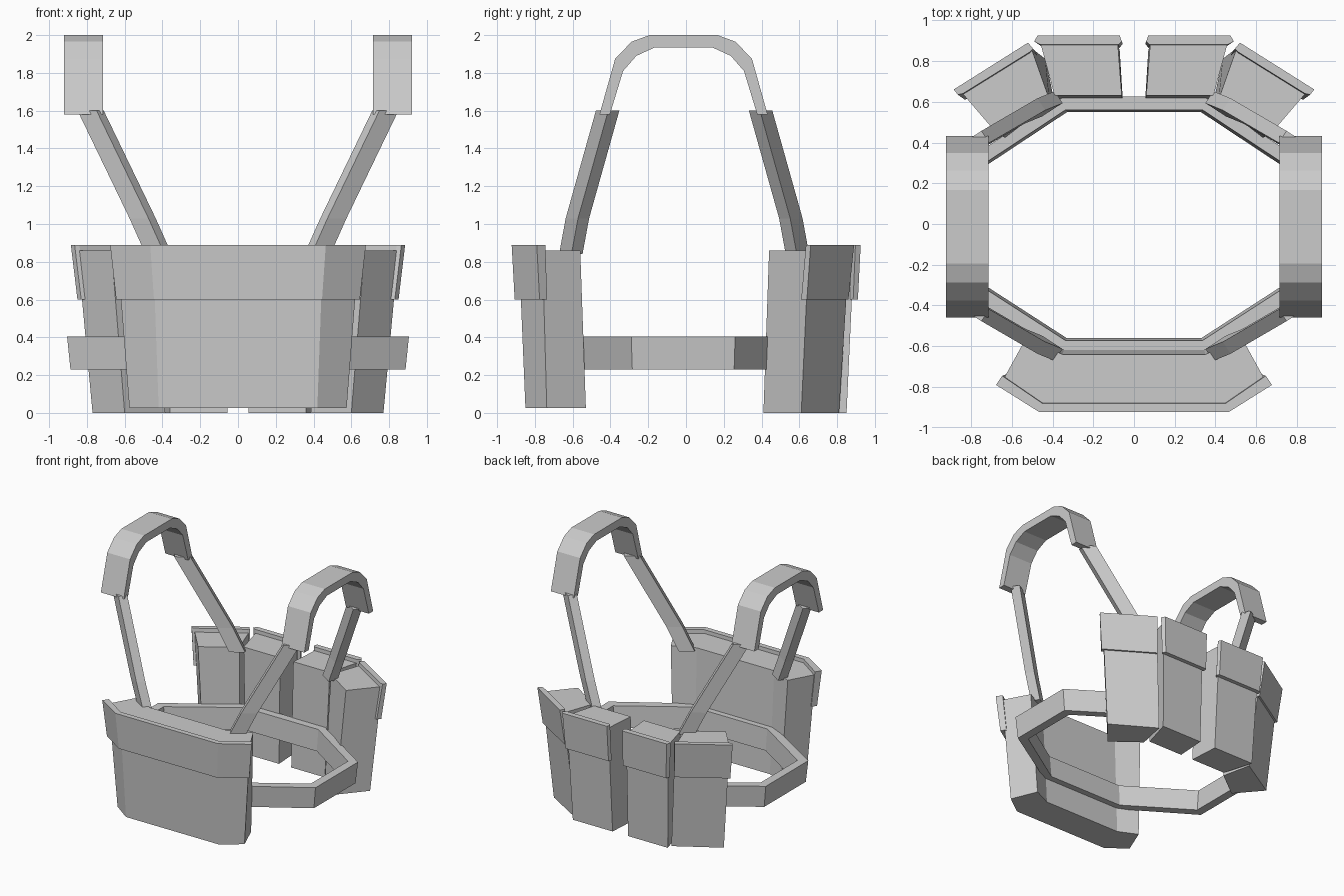
import bpy, bmesh, math

if "Cube" in bpy.data.objects:
    bpy.data.objects.remove(bpy.data.objects["Cube"])

mat = bpy.data.materials.new("plain grey")
mat.diffuse_color = (0.6, 0.6, 0.6, 1)
mat.use_nodes = True
mat.node_tree.nodes["Principled BSDF"].inputs["Base Color"].default_value = mat.diffuse_color


def loft(name, rings, closed=False):
    """Join equal-length rings of 3D points; cap the ends unless closed."""
    bm = bmesh.new()
    vs = [[bm.verts.new(p) for p in r] for r in rings]
    n = len(vs[0])
    pairs = list(zip(vs, vs[1:])) + ([(vs[-1], vs[0])] if closed else [])
    for a, b in pairs:
        for i in range(n):
            j = (i + 1) % n
            bm.faces.new((a[i], a[j], b[j], b[i]))
    if not closed:
        bm.faces.new(vs[0])
        bm.faces.new(vs[-1])
    bmesh.ops.recalc_face_normals(bm, faces=bm.faces)
    me = bpy.data.meshes.new(name)
    bm.to_mesh(me)
    bm.free()
    me.materials.append(mat)
    ob = bpy.data.objects.new(name, me)
    bpy.context.collection.objects.link(ob)
    return ob


def block(name, low, high, z0, z1, s=1):
    """Tapered block between two plan outlines; s = -1 mirrors in x."""
    loft(name, [[(x * s, y, z0) for x, y in low], [(x * s, y, z1) for x, y in high]])


def both(half):
    """Mirror a half outline to a full one."""
    return half + [(-x, y) for x, y in reversed(half)]


# Large front pouch, its back follows the belt
block("front_pouch",
      both([(.42, -.85), (.575, -.737), (.49, -.53), (.34, -.60)]),
      both([(.45, -.885), (.64, -.76), (.53, -.56), (.35, -.64)]), .025, .86)
block("front_pouch_flap",
      both([(.445, -.907), (.645, -.775), (.62, -.735), (.435, -.865)]),
      both([(.465, -.923), (.677, -.79), (.647, -.745), (.45, -.88)]), .60, .89)

for s, side in ((1, "right"), (-1, "left")):
    # Rear pouch beside the centre
    block("rear_pouch_" + side,
          [(.43, .85), (.07, .85), (.055, .61), (.36, .61)],
          [(.46, .89), (.08, .89), (.06, .63), (.39, .63)], 0, .86, s)
    block("rear_pouch_flap_" + side,
          [(.455, .91), (.065, .91), (.055, .885), (.07, .865), (.445, .865), (.47, .885)],
          [(.473, .925), (.07, .925), (.06, .897), (.075, .88), (.46, .88), (.49, .897)],
          .60, .89, s)
    # Angled pouch at the rear corner
    block("corner_pouch_" + side,
          [(.77, .61), (.435, .81), (.385, .575), (.60, .41)],
          [(.85, .65), (.505, .865), (.415, .61), (.67, .44)], 0, .86, s)
    block("corner_pouch_flap_" + side,
          [(.85, .64), (.495, .86), (.475, .83), (.495, .81), (.805, .62), (.83, .61)],
          [(.885, .66), (.52, .89), (.495, .86), (.51, .845), (.84, .64), (.865, .635)],
          .60, .89, s)

    # Shoulder pad: arch profile with constant width
    outer = [(.18, 2.0), (.275, 1.965), (.362, 1.875), (.445, 1.58)]
    inner = [(.152, 1.935), (.25, 1.89), (.32, 1.81), (.39, 1.58)]
    arch = [(-y, z) for y, z in reversed(outer)] + outer
    under = [(-y, z) for y, z in reversed(inner)] + inner
    loft("shoulder_pad_" + side,
         [[(s * .715, y - .013, z), (s * .922, y - .013, z),
           (s * .922, v - .013, w), (s * .715, v - .013, w)]
          for (y, z), (v, w) in zip(arch, under)])

    # Front and back straps, square section turned to the belt's diagonal
    c, d = math.cos(math.radians(33)), math.sin(math.radians(33))
    for f, end in ((-1, "front"), (1, "back")):
        rings = []
        for x, y, z in ((.42, .61, .84), (.505, .575, 1.03), (.78, .415, 1.60)):
            yy = y - (.02 if f > 0 else 0)
            rings.append([(s * (x - a * c + b * d), f * (yy + a * d + b * c), z)
                          for a, b in ((-.06, -.035), (.06, -.035), (.06, .035), (-.06, .035))])
        loft("strap_%s_%s" % (end, side), rings)

# Eight-sided belt, slightly narrower at the bottom
out = [(.905, -.29), (.905, .26), (.345, .625), (-.345, .625),
       (-.905, .26), (-.905, -.29), (-.345, -.64), (.345, -.64)]
inn = [(.835, -.25), (.835, .23), (.336, .56), (-.336, .56),
       (-.835, .23), (-.835, -.25), (-.336, -.572), (.336, -.572)]
k = .98
loft("belt", [[(x, y, .405) for x, y in out], [(x * k, y * k, .23) for x, y in out],
              [(x * k, y * k, .23) for x, y in inn], [(x, y, .405) for x, y in inn]], closed=True)
